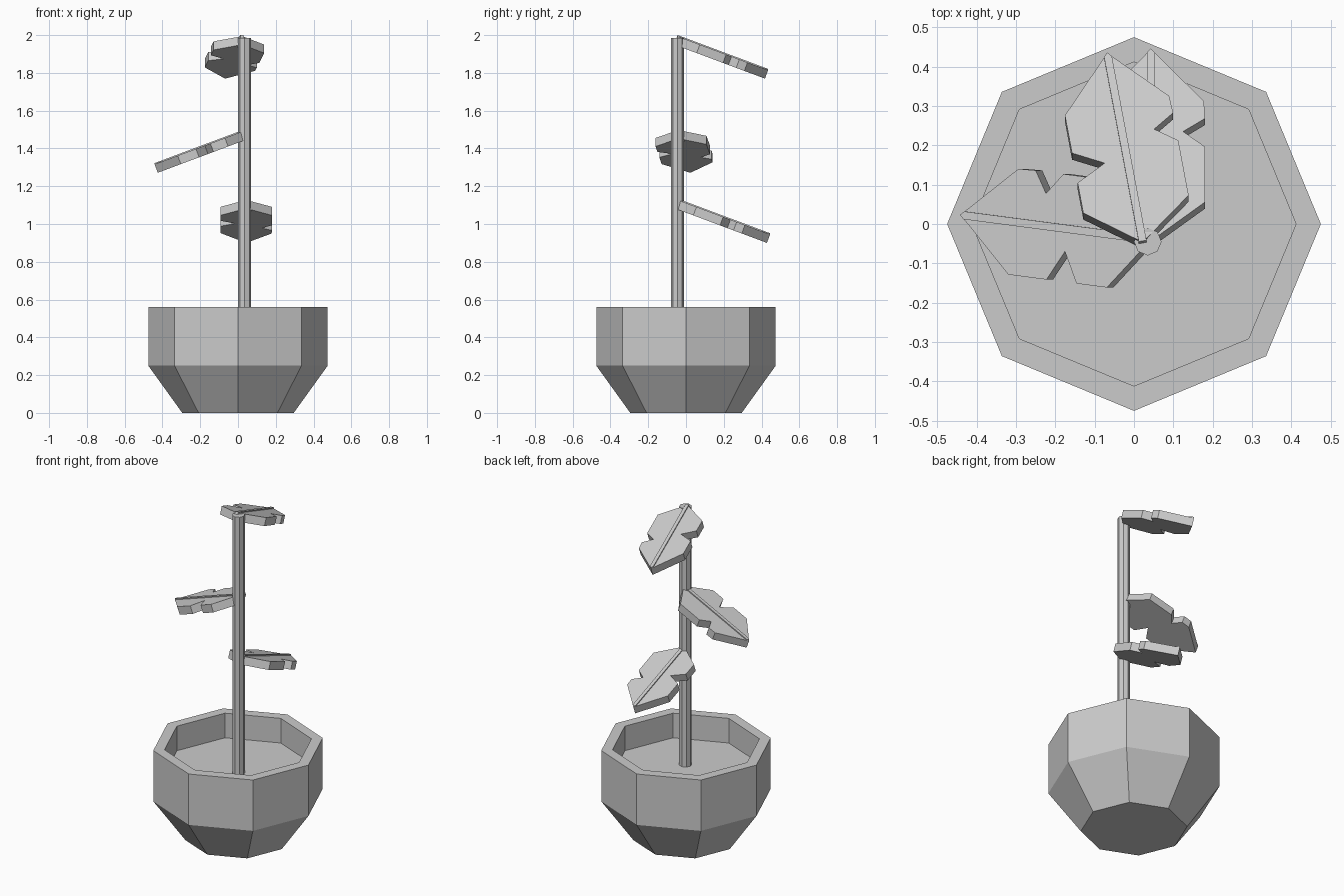
import bpy, bmesh
from math import radians, cos, sin, pi
from mathutils import Matrix, Vector

if "Cube" in bpy.data.objects:
    bpy.data.objects.remove(bpy.data.objects["Cube"])


def add_object(name, bm):
    bmesh.ops.recalc_face_normals(bm, faces=bm.faces[:])
    mesh = bpy.data.meshes.new(name)
    bm.to_mesh(mesh)
    bm.free()
    ob = bpy.data.objects.new(name, mesh)
    bpy.context.collection.objects.link(ob)
    return ob


def lathe(name, profile, sides, centre=(0, 0)):
    """Faceted turned solid from (radius, z) rings, capped at both ends."""
    bm = bmesh.new()
    rings = [[bm.verts.new((centre[0] + r * cos(2 * pi * i / sides),
                            centre[1] + r * sin(2 * pi * i / sides), z))
              for i in range(sides)] for r, z in profile]
    for a, b in zip(rings, rings[1:]):
        for i in range(sides):
            j = (i + 1) % sides
            bm.faces.new((a[i], a[j], b[j], b[i]))
    bm.faces.new(rings[0])
    bm.faces.new(rings[-1])
    return add_object(name, bm)


def slab(name, outline, top, thickness, matrix):
    """Flat outline extruded downwards, then placed."""
    bm = bmesh.new()
    face = bm.faces.new([bm.verts.new((x, y, top)) for x, y in outline])
    ext = bmesh.ops.extrude_face_region(bm, geom=[face])
    verts = [v for v in ext['geom'] if isinstance(v, bmesh.types.BMVert)]
    bmesh.ops.translate(bm, verts=verts, vec=(0, 0, -thickness))
    bm.transform(matrix)
    return add_object(name, bm)


# Octagonal pot with recessed soil
lathe("pot", [(0.295, 0), (0.475, 0.25), (0.475, 0.56),
              (0.412, 0.56), (0.412, 0.41)], 8)

# Stem
lathe("stem", [(0.035, 0.40), (0.035, 1.985)], 8, (0.035, -0.045))

# Notched leaf outline, growing along +y
leaf = [(0.012, 0.008), (0.137, 0.104), (0.137, 0.255), (0.082, 0.296),
        (0.137, 0.331), (0.135, 0.378), (0, 0.52),
        (-0.135, 0.372), (-0.135, 0.268), (-0.058, 0.227),
        (-0.135, 0.186), (-0.135, 0.103), (-0.012, 0.008)]
rib = [(-0.01, 0), (0.01, 0), (0.01, 0.508), (0, 0.519), (-0.01, 0.508)]

# Leaves: base point, heading, twist within the leaf plane
placements = {
    "top": ((0.022, -0.045, 1.994), 0, 10),
    "middle": ((0.042, -0.04, 1.497), 90, -7),
    "bottom": ((0.043, -0.042, 1.127), 0, 0),
}
for label, (base, heading, twist) in placements.items():
    m = (Matrix.Translation(Vector(base))
         @ Matrix.Rotation(radians(heading), 4, 'Z')
         @ Matrix.Rotation(radians(-20.5), 4, 'X')
         @ Matrix.Rotation(radians(twist), 4, 'Z'))
    slab(label + "_leaf", leaf, 0, 0.048, m)
    slab(label + "_leaf_rib", rib, 0.006, 0.02, m)
